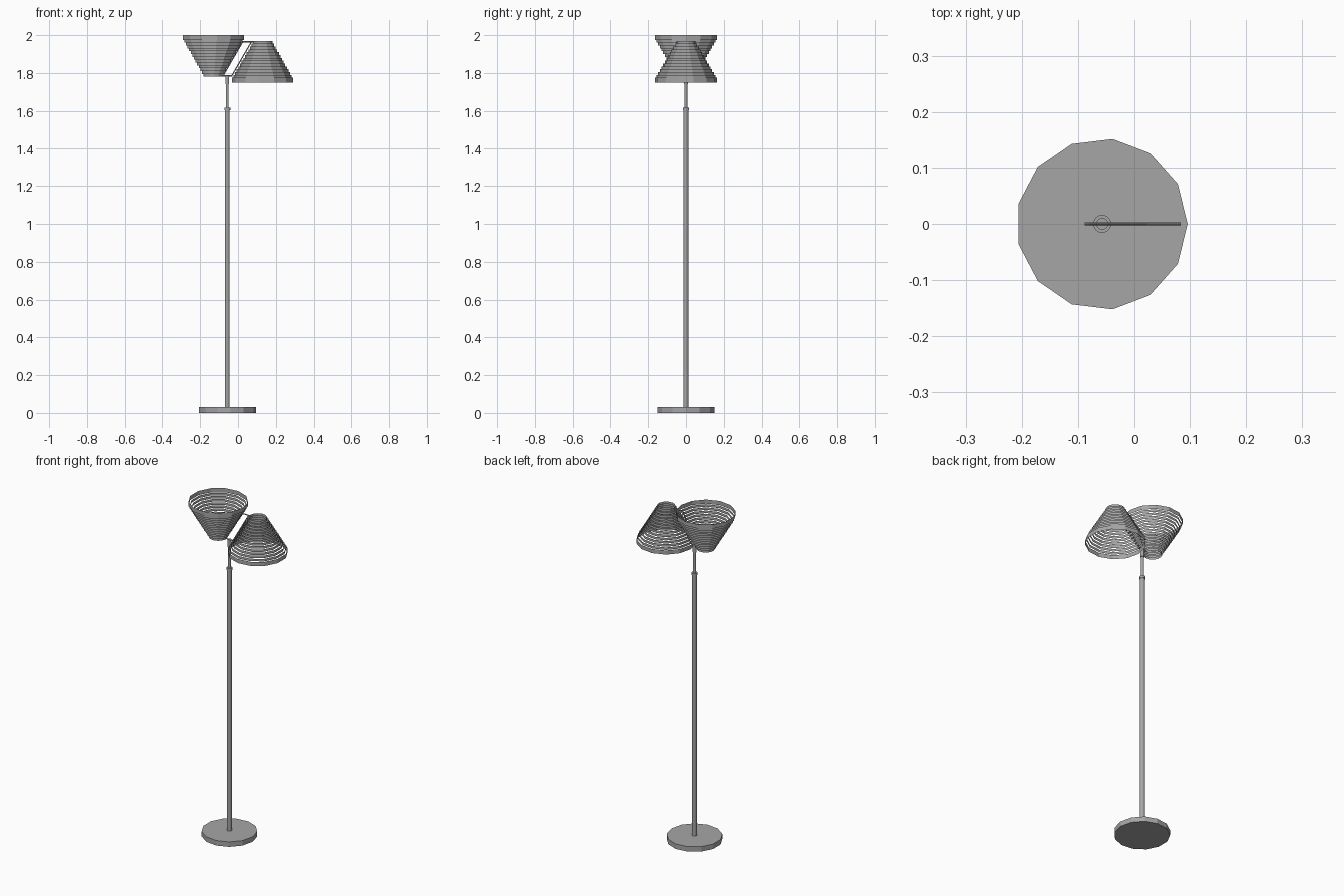
import bpy, bmesh, math
from mathutils import Vector

old = bpy.data.objects.get("Cube")
if old:
    bpy.data.objects.remove(old)

SIDES = 13
POLE_X = -0.057

grey = bpy.data.materials.new("lamp grey")
grey.diffuse_color = (0.38, 0.38, 0.38, 1)
grey.use_nodes = True
grey.node_tree.nodes["Principled BSDF"].inputs["Base Color"].default_value = (0.38, 0.38, 0.38, 1)


def finish(name, bm):
    mesh = bpy.data.meshes.new(name)
    bm.to_mesh(mesh)
    bm.free()
    mesh.materials.append(grey)
    obj = bpy.data.objects.new(name, mesh)
    bpy.context.collection.objects.link(obj)
    return obj


def rod(name, start, end, radius, sides=SIDES):
    """Capped cylinder between two points."""
    start, end = Vector(start), Vector(end)
    axis = end - start
    bm = bmesh.new()
    bmesh.ops.create_cone(bm, cap_ends=True, segments=sides, radius1=radius,
                          radius2=radius, depth=axis.length)
    obj = finish(name, bm)
    obj.location = (start + end) / 2
    obj.rotation_euler = axis.to_track_quat('Z', 'Y').to_euler()
    return obj


def upright(name, z0, z1, radius):
    """Vertical cylinder on the pole axis, with one corner towards +x."""
    obj = rod(name, (POLE_X, 0, z0), (POLE_X, 0, z1), radius)
    first = obj.data.vertices[0].co
    obj.rotation_euler = (0, 0, -math.atan2(first.y, first.x))


def shade(name, x, z, flipped):
    """Open stack of thin upright bands, narrowing upward in steps."""
    bm = bmesh.new()
    steps, rim, height = 13, 0.025, 0.22
    pitch = (height - rim) / steps
    bands = [(0, rim, 0.164)]
    for i in range(steps):
        low = rim + i * pitch
        bands.append((low, low + pitch, 0.157 - i * (0.157 - 0.051) / (steps - 1)))
    for low, high, radius in bands:
        rings = []
        for h in (low, high):
            rings.append([bm.verts.new((radius * math.cos(a), radius * math.sin(a), h - height / 2))
                          for a in [(k + 0.5) * math.tau / SIDES for k in range(SIDES)]])
        for k in range(SIDES):
            n = (k + 1) % SIDES
            bm.faces.new((rings[0][k], rings[0][n], rings[1][n], rings[1][k]))
    obj = finish(name, bm)
    obj.location = (x, 0, z + height / 2)
    if flipped:
        obj.rotation_euler = (0, math.pi, 0)


# Base and telescoping pole
upright("base", 0, 0.03, 0.153)
upright("pole", 0.03, 1.61, 0.013)
upright("pole_collar", 1.603, 1.617, 0.016)
upright("stem", 1.61, 1.785, 0.008)
upright("stem_head", 1.74, 1.787, 0.0105)

# Wire bracket joining the two shades
WIRE = 0.003
LOW, HIGH = 1.785, 1.965
rod("lower_bar", (-0.088, 0, LOW), (-0.03, 0, LOW), WIRE, 8)
rod("upper_bar", (0.022, 0, HIGH), (0.084, 0, HIGH), WIRE, 8)
for name, shift in (("inner_wire", 0), ("outer_wire", 0.046)):
    rod(name, (-0.079 + shift, 0, LOW), (0.025 + shift, 0, HIGH), WIRE, 8)

# Shades: one opens upward, the other downward
shade("up_shade", -0.132, 1.78, True)
shade("down_shade", 0.132, 1.75, False)
